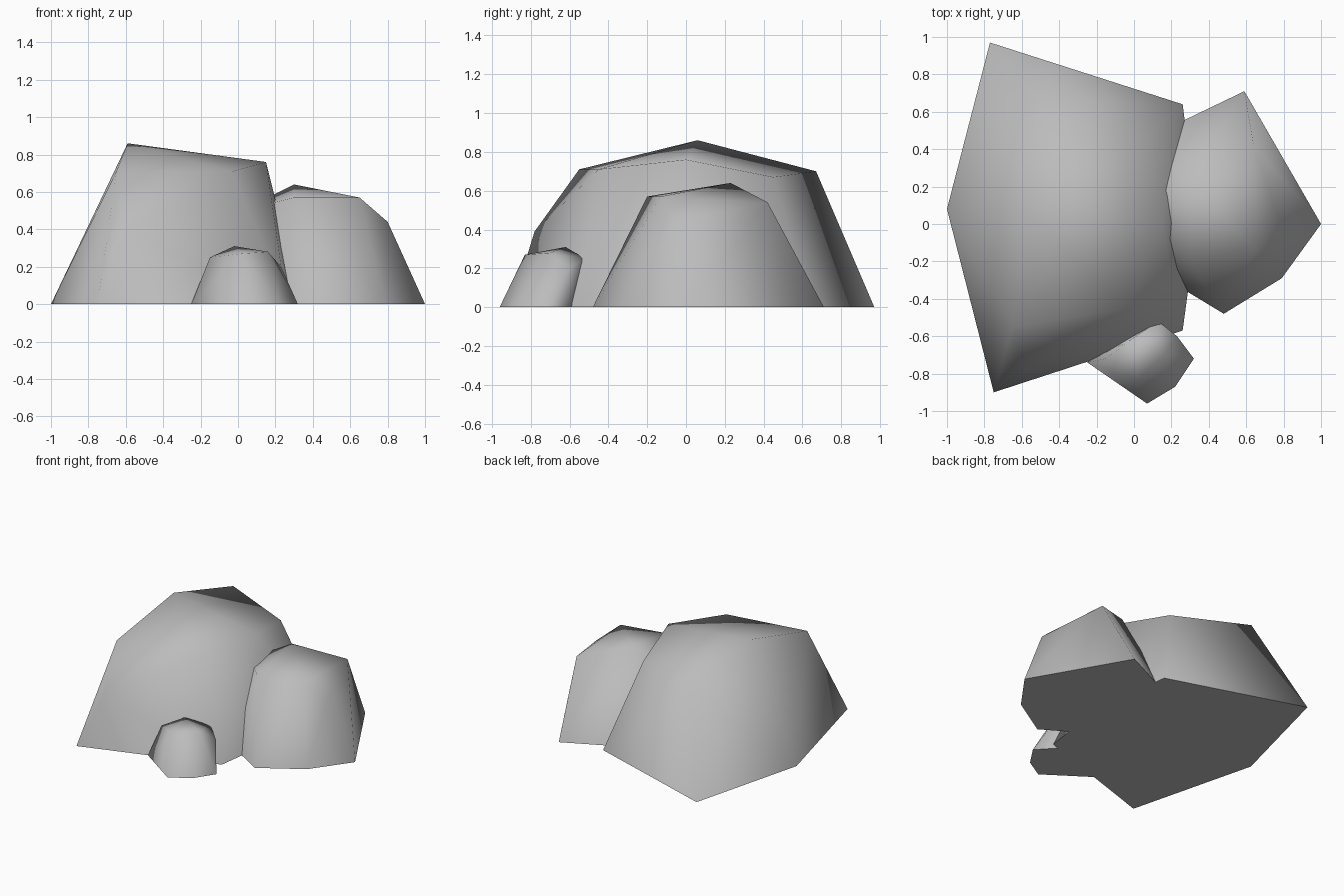
import bpy
import bmesh

# Remove the default cube only
default_cube = bpy.data.objects.get("Cube")
if default_cube:
    bpy.data.objects.remove(default_cube, do_unlink=True)


def make_material(name, colour):
    material = bpy.data.materials.new(name)
    material.use_nodes = True
    material.diffuse_color = colour
    shader = next(n for n in material.node_tree.nodes if n.type == 'BSDF_PRINCIPLED')
    shader.inputs["Base Color"].default_value = colour
    shader.inputs["Roughness"].default_value = 0.9
    return material


def make_boulder(name, footprint, crown, material):
    """Wrap a faceted hull around a ground outline and a few crown corners."""
    bm = bmesh.new()
    for x, y in footprint:
        bm.verts.new((x, y, 0))
    for corner in crown:
        bm.verts.new(corner)
    bmesh.ops.convex_hull(bm, input=list(bm.verts))
    loose = [v for v in bm.verts if not v.link_faces]
    bmesh.ops.delete(bm, geom=loose, context='VERTS')
    bmesh.ops.recalc_face_normals(bm, faces=list(bm.faces))
    bm.normal_update()

    # Merge the flat underside into one face with a crisp rim
    underside = [f for f in bm.faces if f.normal.z < -0.99]
    bmesh.ops.dissolve_faces(bm, faces=underside)
    bm.normal_update()
    for face in bm.faces:
        face.smooth = True
    for face in bm.faces:
        if face.normal.z < -0.99:
            face.smooth = False
            for edge in face.edges:
                edge.smooth = False

    mesh = bpy.data.meshes.new(name)
    bm.to_mesh(mesh)
    bm.free()
    mesh.materials.append(material)
    boulder = bpy.data.objects.new(name, mesh)
    bpy.context.scene.collection.objects.link(boulder)
    return boulder


stone = make_material("stone grey", (0.5, 0.5, 0.5, 1))

# Large boulder with a sloping ridge
make_boulder(
    "large_boulder",
    footprint=[(-1, .08), (-.77, .97), (.26, .64), (.34, .02), (.26, -.57), (-.75, -.9)],
    crown=[(-.59, .06, .86), (.15, 0, .76), (-.51, .67, .7), (.05, .45, .67),
           (-.65, -.55, .71), (-.03, -.45, .71), (-.6, -.78, .39)],
    material=stone,
)

# Medium boulder leaning into the large one
make_boulder(
    "medium_boulder",
    footprint=[(.59, .71), (1, 0), (.79, -.29), (.48, -.48), (.15, -.28), (0, .1), (.05, .45)],
    crown=[(.3, .23, .64), (.64, .42, .54), (.65, -.13, .57), (.3, -.2, .57),
           (.8, -.05, .44), (.02, .12, .5)],
    material=stone,
)

# Small boulder at the front
make_boulder(
    "small_boulder",
    footprint=[(-.25, -.74), (.07, -.96), (.22, -.87), (.32, -.72), (.2, -.59), (-.05, -.6)],
    crown=[(-.02, -.62, .31), (-.15, -.72, .25), (.02, -.83, .27), (.16, -.7, .28),
           (.13, -.52, .25), (.23, -.6, .2)],
    material=stone,
)
